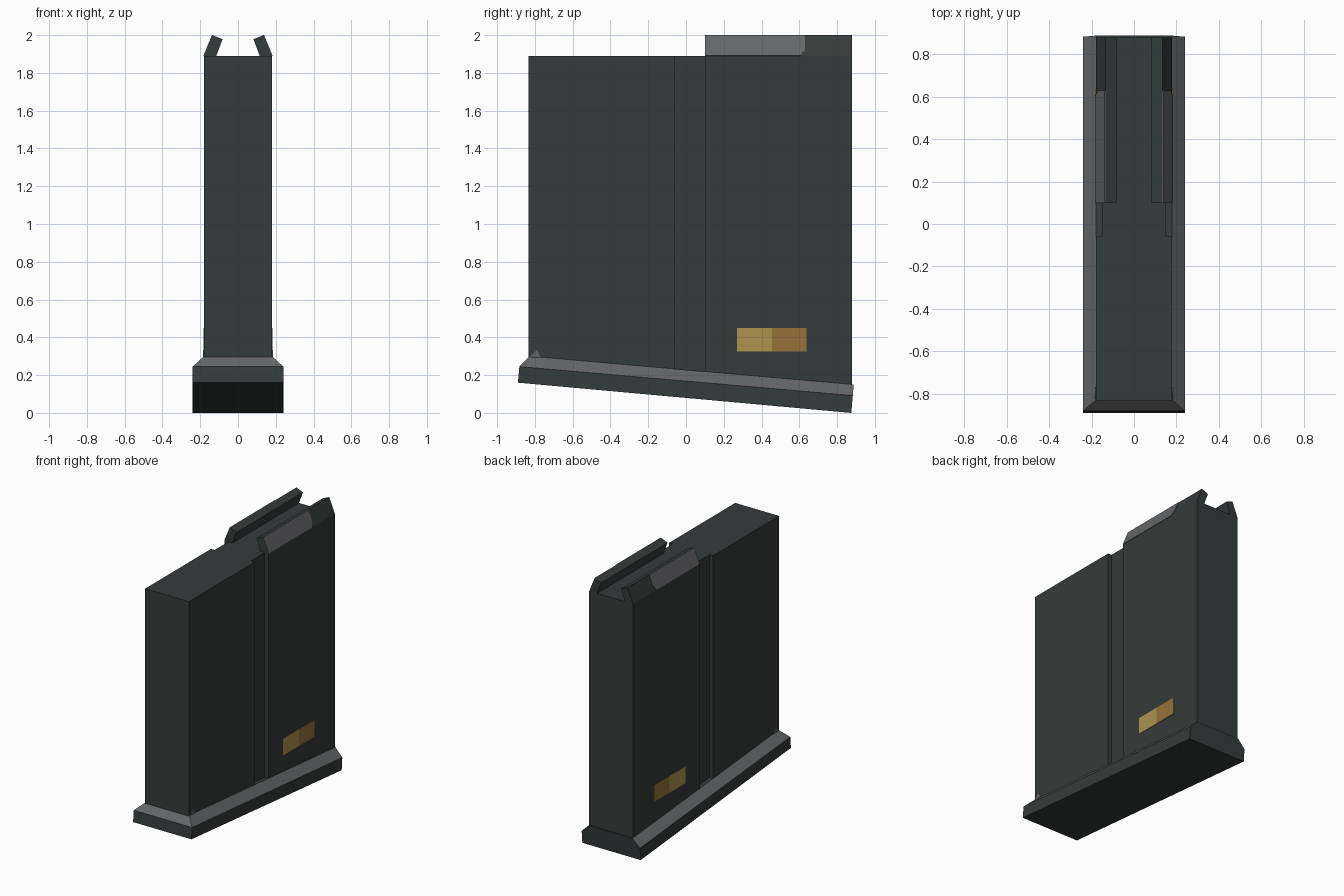
import bpy, bmesh
from mathutils import Vector

if "Cube" in bpy.data.objects:
    bpy.data.objects.remove(bpy.data.objects["Cube"])


def material(name, rgb):
    m = bpy.data.materials.new(name)
    m.diffuse_color = (*rgb, 1)
    m.use_nodes = True
    m.node_tree.nodes["Principled BSDF"].inputs["Base Color"].default_value = m.diffuse_color
    return m


DARK = material("dark gunmetal", (0.036, 0.044, 0.043))
GREY = material("worn grey", (0.13, 0.133, 0.14))
GOLD = material("light brass", (0.42, 0.29, 0.08))
BRONZE = material("dark brass", (0.30, 0.17, 0.042))


def loft(name, rings, mats, rule=None):
    """Join equal-length closed rings with quads and cap both ends."""
    bm = bmesh.new()
    loops = [[bm.verts.new(p) for p in ring] for ring in rings]
    for a, b in zip(loops, loops[1:]):
        for i in range(len(a)):
            j = (i + 1) % len(a)
            bm.faces.new((a[i], a[j], b[j], b[i]))
    bm.faces.new(loops[0][::-1])
    bm.faces.new(loops[-1])
    bmesh.ops.recalc_face_normals(bm, faces=bm.faces)
    if rule:
        for f in bm.faces:
            f.material_index = rule(f)
    mesh = bpy.data.meshes.new(name)
    bm.to_mesh(mesh)
    bm.free()
    for m in mats:
        mesh.materials.append(m)
    ob = bpy.data.objects.new(name, mesh)
    bpy.context.collection.objects.link(ob)
    return ob


def prism(name, pts, offset, mat):
    off = Vector(offset)
    return loft(name, [[Vector(p) for p in pts], [Vector(p) + off for p in pts]], [mat])


# Box body: plan outline with a vertical groove in each side, slanted foot
half = [(0.18, -0.835), (0.18, -0.06), (0.15, -0.06), (0.15, 0.10), (0.18, 0.10), (0.18, 0.88)]
plan = half + [(-x, y) for x, y in reversed(half)]
loft("box_body", [[(x, y, 0.19 - 0.09 * y) for x, y in plan],
                  [(x, y, 1.89) for x, y in plan]], [DARK])

# Tilted base plate with a grey bevel on the front and sides
corners = [
    (0.24, (-0.89, 0.16), (0.875, 0.0)),
    (0.24, (-0.882, 0.245), (0.883, 0.092)),
    (0.18, (-0.83, 0.30), (0.888, 0.150)),
]
rings = [[(w, *f), (w, *b), (-w, *b), (-w, *f)] for w, f, b in corners]
loft("base_plate", rings, [DARK, GREY],
     lambda f: int(0.3 < f.normal.z < 0.95))

for s, side in ((1, "right"), (-1, "left")):
    # Feed lip leaning inward along the rear of the top
    lip = [(0.18, 1.89), (0.135, 2.0), (0.082, 1.978), (0.115, 1.89)]
    prism("feed_lip_" + side, [(s * x, 0.10, z) for x, z in lip], (0, 0.78, 0), DARK)

    # Worn plate on the outer slope of the lip, with one clipped corner
    outline = [(0.10, 1.89), (0.605, 1.89), (0.63, 1.92), (0.63, 2.0), (0.10, 2.0)]
    pts = [(s * (0.18 - 0.045 * (z - 1.89) / 0.11), y, z) for y, z in outline]
    prism("lip_plate_" + side, pts, (s * 0.003, 0, 0.001), GREY)

    # Two-tone brass window low on the side
    for name, y0, y1, mat in (("window_front_", 0.27, 0.455, GOLD),
                              ("window_rear_", 0.455, 0.637, BRONZE)):
        rect = [(y0, 0.325), (y1, 0.325), (y1, 0.45), (y0, 0.45)]
        prism(name + side, [(s * 0.179, y, z) for y, z in rect], (s * 0.004, 0, 0), mat)

    # Small corner tab where the body meets the base plate
    tab = [(-0.835, 0.29), (-0.79, 0.333), (-0.77, 0.295)]
    prism("corner_tab_" + side, [(s * 0.178, y, z) for y, z in tab], (s * 0.006, 0, 0), GREY)
